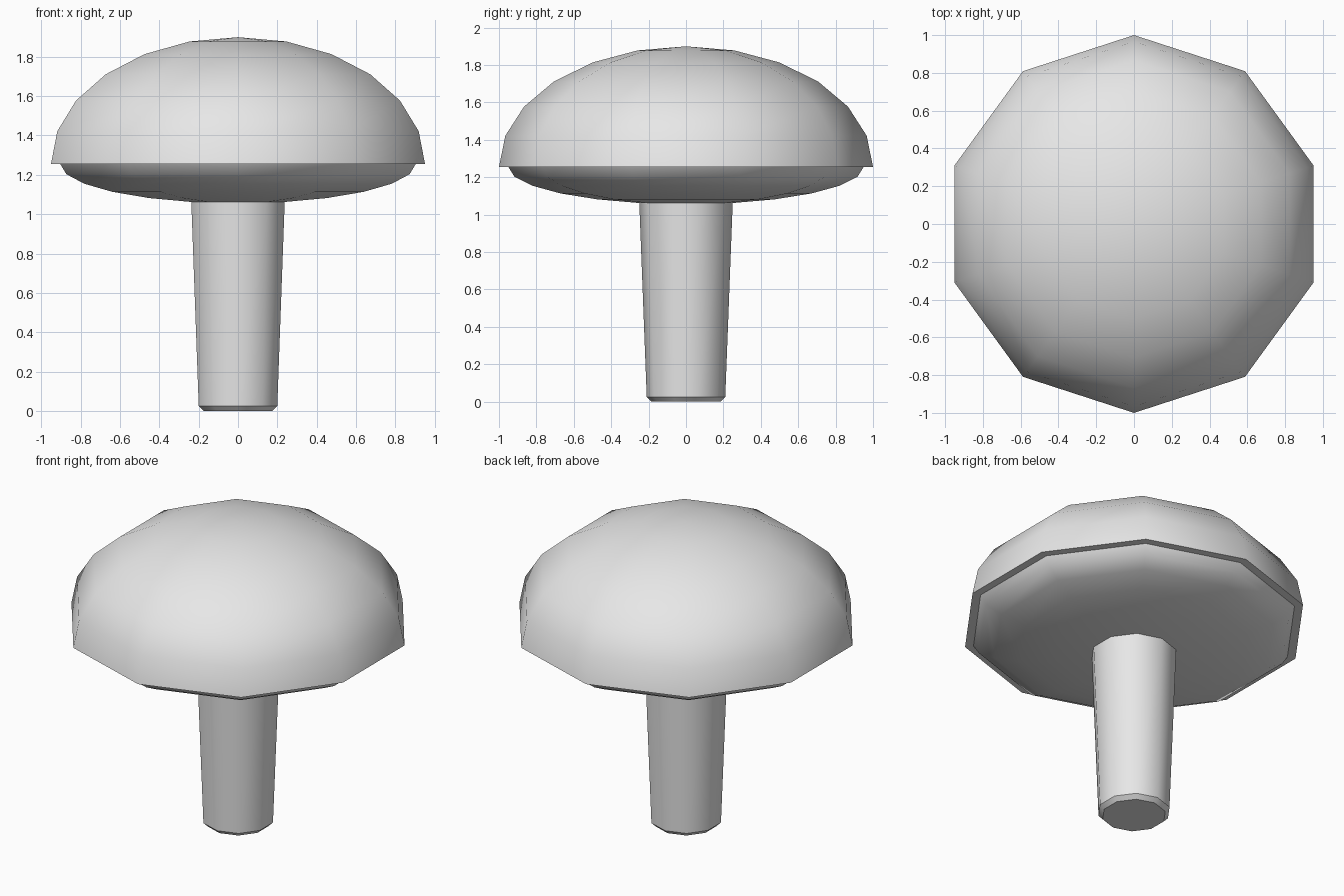
import bpy
import bmesh
from math import sin, cos, pi, radians

SIDES = 10
RINGS = 6
RIM_Z = 1.255

cube = bpy.data.objects.get("Cube")
if cube:
    bpy.data.objects.remove(cube, do_unlink=True)

grey = bpy.data.materials.new("light_grey")
grey.use_nodes = True
grey.diffuse_color = (0.8, 0.8, 0.8, 1)
grey.node_tree.nodes["Principled BSDF"].inputs["Base Color"].default_value = (0.8, 0.8, 0.8, 1)


def lathe(name, profile):
    """Revolve (radius, z) points, listed bottom to top, into a closed solid."""
    bm = bmesh.new()
    rings = []
    for r, z in profile:
        if r < 1e-4:
            rings.append([bm.verts.new((0, 0, z))])
        else:
            angles = [pi / 2 + 2 * pi * i / SIDES for i in range(SIDES)]
            rings.append([bm.verts.new((r * cos(a), r * sin(a), z)) for a in angles])
    for low, high in zip(rings, rings[1:]):
        for i in range(SIDES):
            j = (i + 1) % SIDES
            if len(low) == 1:
                bm.faces.new((low[0], high[j], high[i]))
            elif len(high) == 1:
                bm.faces.new((low[i], low[j], high[0]))
            else:
                bm.faces.new((low[i], low[j], high[j], high[i]))
    # Flat end discs
    if len(rings[0]) > 1:
        bm.faces.new(rings[0][::-1])
    if len(rings[-1]) > 1:
        bm.faces.new(rings[-1])
    bmesh.ops.recalc_face_normals(bm, faces=bm.faces[:])
    mesh = bpy.data.meshes.new(name)
    bm.to_mesh(mesh)
    bm.free()
    mesh.materials.append(grey)
    mesh.shade_smooth()
    mesh.set_sharp_from_angle(angle=radians(40))
    obj = bpy.data.objects.new(name, mesh)
    bpy.context.scene.collection.objects.link(obj)
    return obj


def quarter_ellipse(radius, height):
    """Points from the rim to the pole of a half ellipsoid."""
    steps = [pi / 2 * i / RINGS for i in range(RINGS + 1)]
    return [(radius * cos(t), RIM_Z + height * sin(t)) for t in steps]


# Domed cap: shallow underside, flat rim ledge, tall dome
lathe("mushroom_cap", quarter_ellipse(0.95, -0.2)[::-1] + quarter_ellipse(1.0, 0.645))

# Tapered stem with a chamfered foot
lathe("mushroom_stem", [(0.185, 0), (0.21, 0.025), (0.25, 1.07)])
